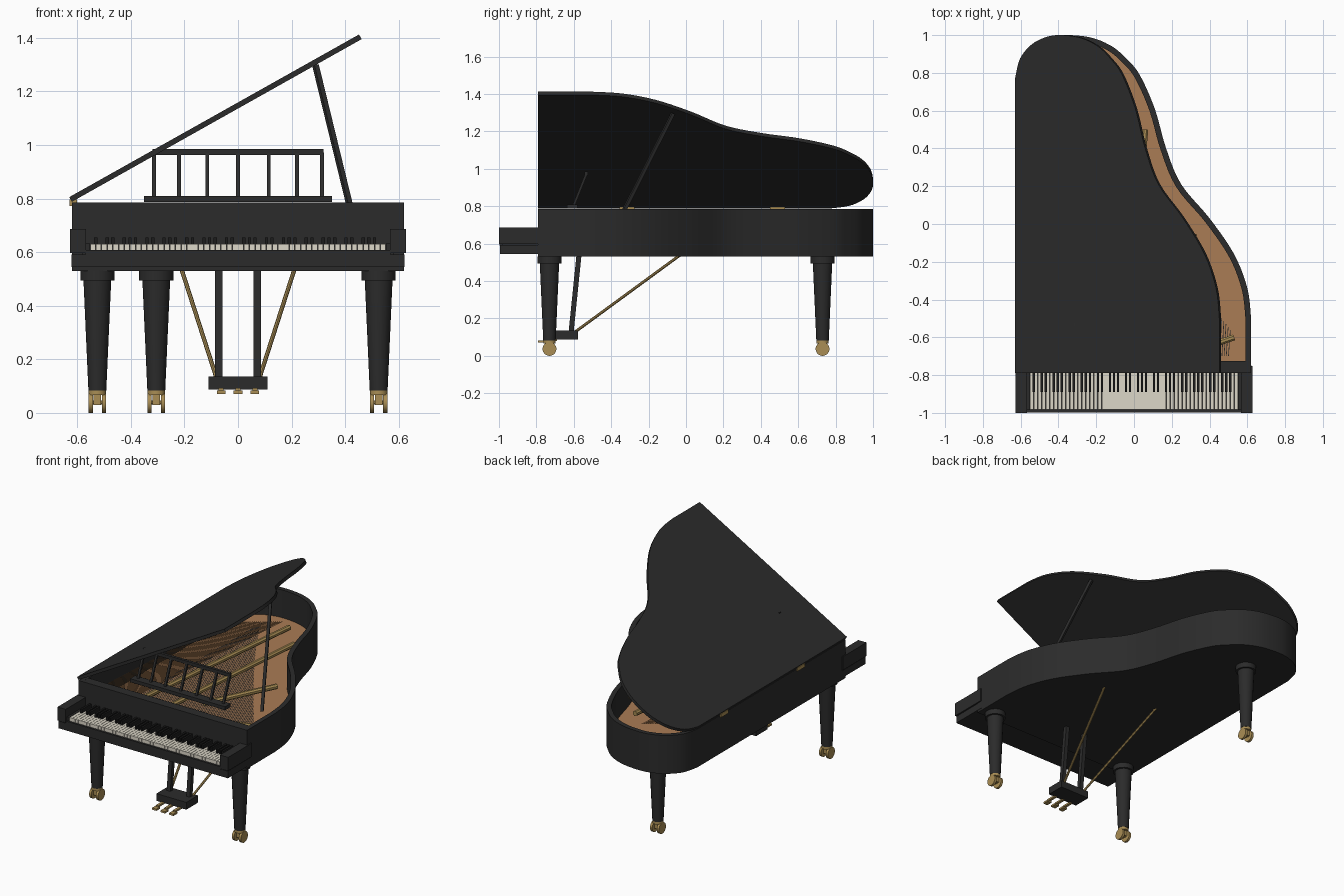
import bpy, bmesh, math
from mathutils import Vector, Matrix

if "Cube" in bpy.data.objects:
    bpy.data.objects.remove(bpy.data.objects["Cube"])


def material(name, r, g, b):
    m = bpy.data.materials.new(name)
    m.use_nodes = True
    m.diffuse_color = (r, g, b, 1)
    m.node_tree.nodes["Principled BSDF"].inputs["Base Color"].default_value = (r, g, b, 1)
    return m


BLACK = material("black lacquer", .024, .024, .024)
EBONY = material("black key", .012, .012, .012)
IVORY = material("ivory", .72, .68, .58)
WOOD = material("soundboard wood", .40, .20, .09)
BRASS = material("brass", .40, .27, .09)
STEEL = material("steel string", .25, .25, .26)
COPPER = material("copper string", .34, .17, .07)


def finish(name, bm, mat, smooth=False):
    bmesh.ops.recalc_face_normals(bm, faces=bm.faces[:])
    me = bpy.data.meshes.new(name)
    bm.to_mesh(me)
    bm.free()
    me.materials.append(mat)
    ob = bpy.data.objects.new(name, me)
    bpy.context.collection.objects.link(ob)
    if smooth:
        bpy.ops.object.select_all(action='DESELECT')
        ob.select_set(True)
        bpy.context.view_layer.objects.active = ob
        bpy.ops.object.shade_smooth_by_angle(angle=math.radians(35))
    return ob


def box(bm, x0, x1, y0, y1, z0, z1):
    m = Matrix.Translation(((x0 + x1) / 2, (y0 + y1) / 2, (z0 + z1) / 2))
    bmesh.ops.create_cube(bm, size=1, matrix=m @ Matrix.Diagonal((x1 - x0, y1 - y0, z1 - z0, 1)))


def single_box(name, mat, *size):
    bm = bmesh.new()
    box(bm, *size)
    return finish(name, bm, mat)


def rod(bm, a, b, r, sides=8, r2=None):
    a, b = Vector(a), Vector(b)
    m = Matrix.Translation((a + b) / 2) @ (b - a).to_track_quat('Z', 'Y').to_matrix().to_4x4()
    m = m @ Matrix.Rotation(math.pi / sides, 4, 'Z')
    bmesh.ops.create_cone(bm, cap_ends=True, segments=sides, radius1=r,
                          radius2=r if r2 is None else r2, depth=(b - a).length, matrix=m)


def smooth_path(pts, steps=5):
    out = []
    for i in range(len(pts) - 1):
        p0, p1, p2, p3 = (Vector(pts[min(max(j, 0), len(pts) - 1)]) for j in range(i - 1, i + 3))
        for k in range(steps):
            t = k / steps
            out.append(.5 * (2 * p1 + (p2 - p0) * t + (2 * p0 - 5 * p1 + 4 * p2 - p3) * t * t
                             + (3 * p1 - p0 - 3 * p2 + p3) * t ** 3))
    return out + [Vector(pts[-1])]


def inset(loop, d):
    out = []
    for i, p in enumerate(loop):
        e1 = (p - loop[i - 1]).normalized()
        e2 = (loop[(i + 1) % len(loop)] - p).normalized()
        n1, n2 = Vector((-e1.y, e1.x)), Vector((-e2.y, e2.x))
        out.append(p + (n1 + n2) * d / (1 + n1.dot(n2)))
    return out


def prism(bm, loop, z0, z1):
    low, top = ([bm.verts.new((p.x, p.y, z)) for p in loop] for z in (z0, z1))
    bm.faces.new(low[::-1])
    bm.faces.new(top)
    for i in range(len(loop)):
        bm.faces.new((low[i - 1], low[i], top[i], top[i - 1]))


# Curved case outline, counterclockwise from the front corner
curve = [(.62, -.5), (.6, -.34), (.53, -.16), (.4, .03), (.25, .21), (.17, .4), (.11, .61),
         (.03, .79), (-.04, .875), (-.116, .94), (-.22, .985), (-.34, 1), (-.43, .99),
         (-.52, .95), (-.59, .875), (-.62, .77)]
outline = [Vector((.62, -.79))] + smooth_path(curve) + [Vector((-.62, -.79))]
inner = inset(outline, .03)

# Case: floor, rim wall, soundboard, front rail
bm = bmesh.new()
prism(bm, outline, .53, .55)
finish("case_floor", bm, BLACK, True)

bm = bmesh.new()
rings = [[bm.verts.new((p.x, p.y, z)) for p in loop]
         for loop, z in ((outline, .53), (outline, .785), (inner, .785), (inner, .53))]
for a, b in zip(rings, rings[1:] + rings[:1]):
    for i in range(len(a)):
        bm.faces.new((a[i - 1], a[i], b[i], b[i - 1]))
finish("rim", bm, BLACK, True)

bm = bmesh.new()
prism(bm, inset(outline, .028), .585, .6)
finish("soundboard", bm, WOOD)
single_box("front_rail", BLACK, -.595, .595, -.785, -.725, .56, .784)

# Lid, hinged along the left edge
bm = bmesh.new()
prism(bm, [p + Vector((.62, 0)) for p in outline], 0, .02)
bm.transform(Matrix.Translation((-.62, 0, .788)) @ Matrix.Rotation(math.radians(-29.3), 4, 'Y'))
finish("lid", bm, BLACK, True)

bm = bmesh.new()
for y in (-.315, .49):
    box(bm, -.628, -.6, y - .04, y + .04, .772, .796)
finish("lid_hinges", bm, BRASS)

bm = bmesh.new()
rod(bm, (.435, -.37, .7), (.29, -.07, 1.295), .013, 4)
finish("lid_prop", bm, BLACK)

# Keyboard housing
single_box("keybed", BLACK, -.622, .622, -.995, -.75, .545, .592)
single_box("key_slip", BLACK, -.57, .57, -.997, -.983, .59, .608)
bm = bmesh.new()
for s in (-1, 1):
    x0, x1 = sorted((s * .567, s * .627))
    box(bm, x0, x1, -1, -.752, .597, .687)
    x0, x1 = sorted((s * .552, s * .58))
    box(bm, x0, x1, -.985, -.78, .59, .632)
finish("key_arms", bm, BLACK)

# Keys
pitch = 1.104 / 52
white, black = bmesh.new(), bmesh.new()
for i in range(52):
    x = -.552 + i * pitch
    box(white, x + .0009, x + pitch - .0009, -.981, -.785, .595, .63)
    if i % 7 in (0, 2, 3, 5, 6) and i < 51:
        box(black, x + pitch - .006, x + pitch + .006, -.89, -.785, .62, .655)
finish("white_keys", white, IVORY)
finish("black_keys", black, EBONY)

# Legs and casters
for name, x, y in (("front_left", .525, -.73), ("front_right", -.525, -.73), ("back", -.305, .73)):
    bm = bmesh.new()
    rod(bm, (x, y, .495), (x, y, .532), .065, 16)
    rod(bm, (x, y, .083), (x, y, .5), .034, 16, .053)
    finish(name + "_leg", bm, BLACK, True)
    bm = bmesh.new()
    rod(bm, (x, y, .066), (x, y, .086), .033, 16)
    box(bm, x - .014, x + .014, y - .018, y + .018, .03, .07)
    rod(bm, (x - .03, y, .038), (x + .03, y, .038), .008)
    for s in (-1, 1):
        rod(bm, (x + s * .017, y, .037), (x + s * .033, y, .037), .037, 20)
    finish(name + "_caster", bm, BRASS, True)

# Pedal lyre
bm = bmesh.new()
for s in (-1, 1):
    rod(bm, (s * .072, -.615, .12), (s * .072, -.572, .54), .019, 4)
finish("lyre_posts", bm, BLACK)
single_box("pedal_box", BLACK, -.11, .11, -.7, -.578, .087, .135)
bm = bmesh.new()
for x in (-.063, 0, .063):
    box(bm, x - .009, x + .009, -.76, -.69, .08, .092)
    box(bm, x - .016, x + .016, -.79, -.75, .071, .083)
finish("pedals", bm, BRASS)
bm = bmesh.new()
for s in (-1, 1):
    rod(bm, (s * .08, -.59, .13), (s * .212, -.03, .54), .008)
finish("lyre_braces", bm, BRASS, True)

# Music desk, leaning back
bm = bmesh.new()
box(bm, -.35, .35, -.635, -.58, .787, .81)
box(bm, -.32, .32, -.542, -.524, .963, .985)
for x in (-.313, -.22, -.115, 0, .115, .22, .313):
    rod(bm, (x, -.6, .805), (x, -.534, .97), .01, 4)
finish("music_desk", bm, BLACK)

# Strings and brass frame bars
bm = bmesh.new()
for i in range(72):
    t = i / 71
    rod(bm, (-.32 + .82 * t, -.7, .69), (-.3 + .81 * t, .68 - 1.24 * t ** .9, .69), .002, 3)
finish("treble_strings", bm, STEEL)
bm = bmesh.new()
for i in range(28):
    t = i / 27
    rod(bm, (-.56 + .24 * t, -.7, .7), (-.48 + .28 * t, .55 + .2 * t, .7), .0022, 3)
finish("bass_strings", bm, COPPER)
bm = bmesh.new()
for a, b in (((-.25, -.7), (-.1, .68)), ((-.05, -.7), (.06, .5)),
             ((.1, -.5), (.32, -.05)), ((.3, -.68), (.53, -.6))):
    rod(bm, (*a, .715), (*b, .715), .017, 8)
finish("frame_bars", bm, BRASS, True)
